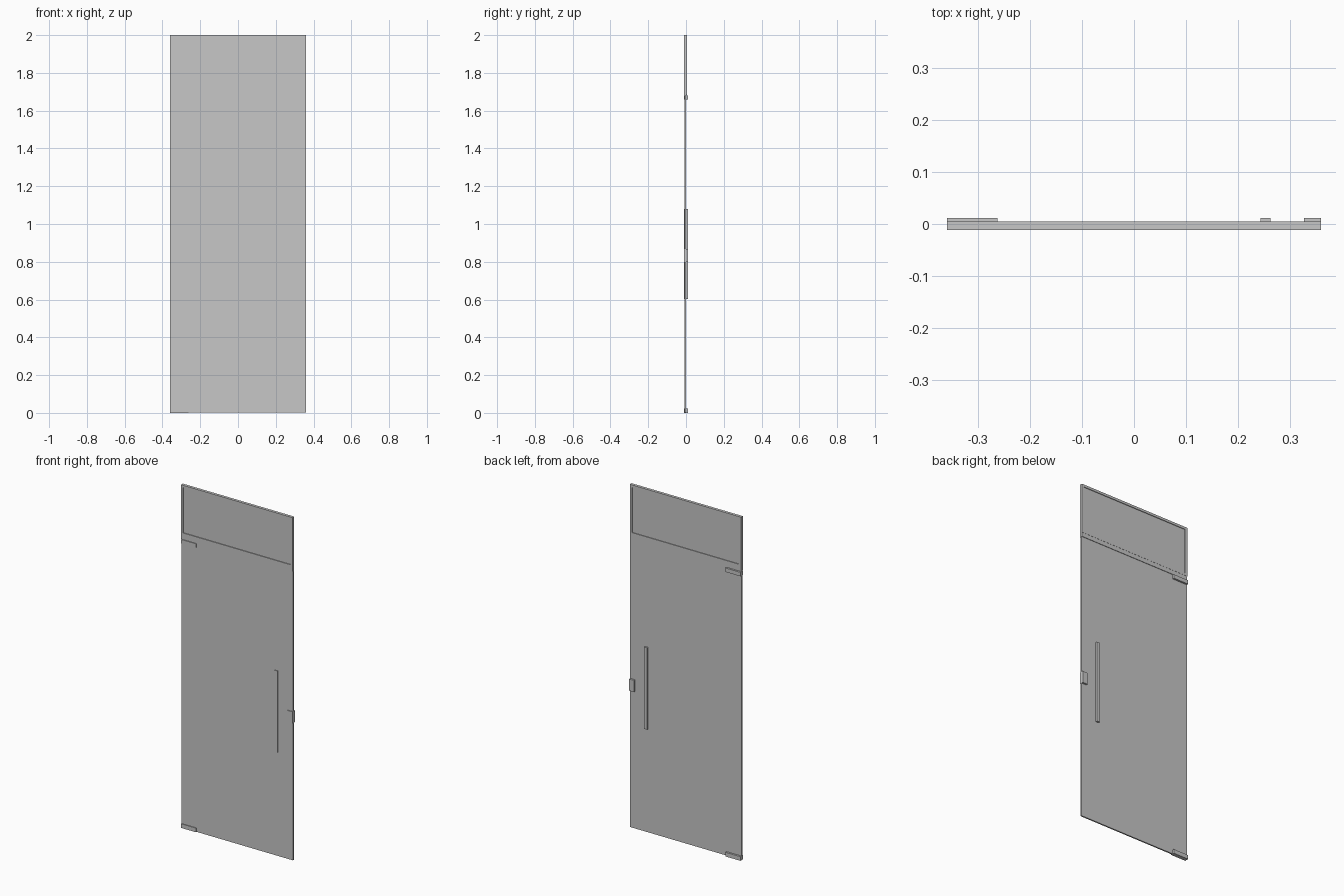
import bpy

cube = bpy.data.objects.get("Cube")
if cube:
    bpy.data.objects.remove(cube, do_unlink=True)

grey = bpy.data.materials.new("light grey")
colour = (0.57, 0.57, 0.57, 1)
grey.use_nodes = True
grey.diffuse_color = colour
grey.node_tree.nodes["Principled BSDF"].inputs["Base Color"].default_value = colour


def box(name, x, y, z):
    """Axis-aligned box given as (min, max) along each axis."""
    spans = (x, y, z)
    bpy.ops.mesh.primitive_cube_add(size=1, location=[(a + b) / 2 for a, b in spans])
    obj = bpy.context.object
    obj.name = name
    obj.scale = [b - a for a, b in spans]
    bpy.ops.object.transform_apply(location=False, rotation=False, scale=True)
    obj.data.materials.append(grey)
    return obj


HALF = 0.359             # half width of the doorway
RIM = 0.014              # face width of the transom frame
FRAME_Y = (-0.0115, 0.005)
BAR_Y = (-0.0105, 0.004)
GLASS_Y = (-0.007, 0.001)
FITTING_Y = (-0.0115, 0.0118)
HEAD, SILL = 1.684, 1.708   # underside of head bar, underside of transom frame

# Door leaf and the slightly set-back head bar above it
box("door_glass", (-HALF, HALF), GLASS_Y, (0.001, HEAD))
box("head_bar", (-HALF, HALF), BAR_Y, (HEAD, SILL))

# Transom: recessed pane in a slim frame
box("transom_glass", (-HALF + RIM, HALF - RIM), GLASS_Y, (SILL + RIM, 2 - RIM))
box("transom_bottom_rail", (-HALF, HALF), FRAME_Y, (SILL, SILL + RIM))
box("transom_top_rail", (-HALF, HALF), FRAME_Y, (2 - RIM, 2))
for side, x in (("right", (-HALF, -HALF + RIM)), ("left", (HALF - RIM, HALF))):
    box(side + "_transom_stile", x, FRAME_Y, (SILL + RIM, 2 - RIM))

# Patch-fitting hinges clamp the leaf on both faces
for level, z in (("bottom", (0, 0.024)), ("top", (1.658, 1.681))):
    box(level + "_hinge", (-HALF, -0.262), FITTING_Y, z)

# Pull bar and lock case, also on both faces
box("pull_handle", (0.243, 0.262), FITTING_Y, (0.603, 1.08))
box("lock_case", (0.327, HALF), FITTING_Y, (0.8, 0.868))
